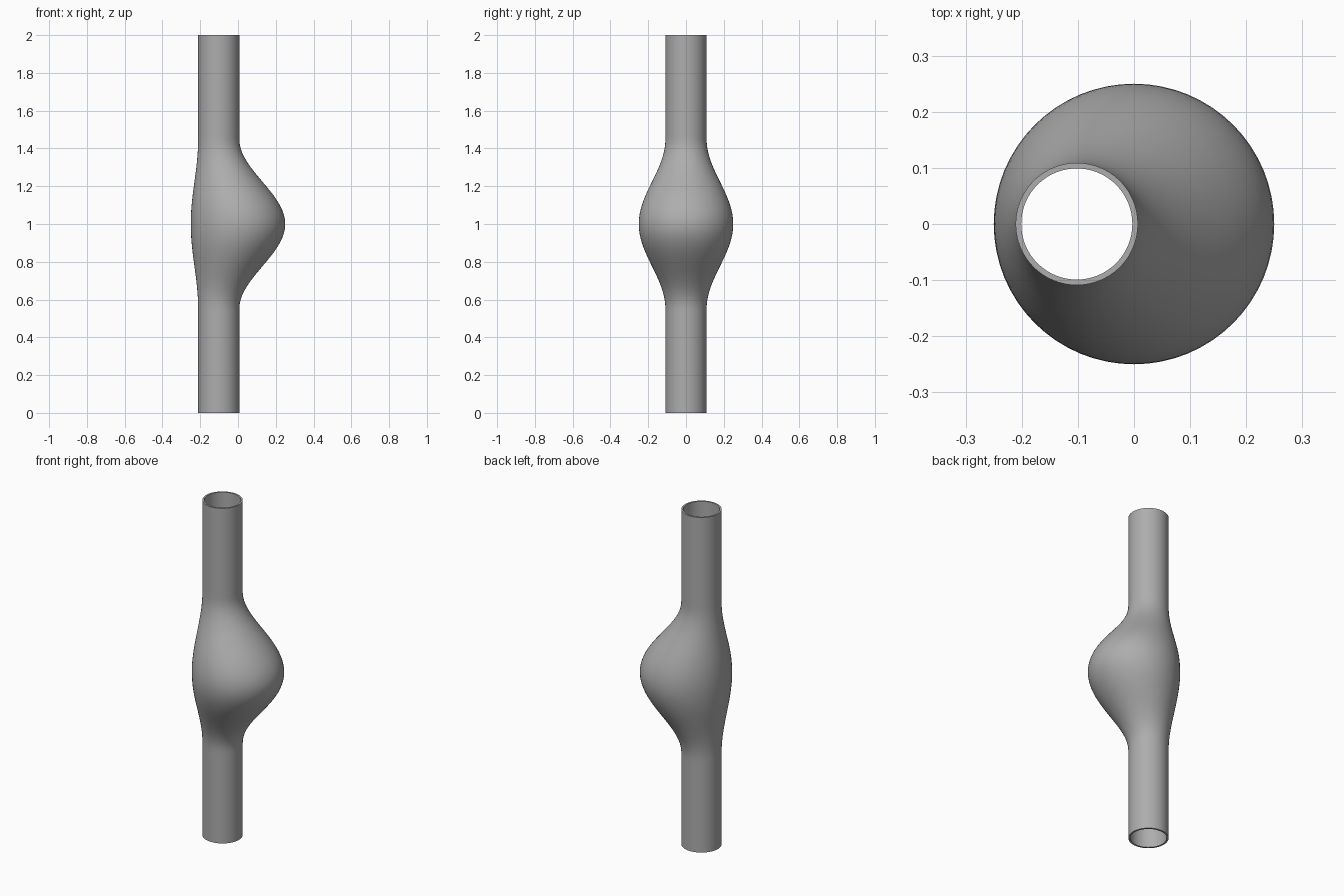
import bpy, bmesh, math

cube = bpy.data.objects.get("Cube")
if cube:
    bpy.data.objects.remove(cube)

SIDES, RINGS = 64, 80
HEIGHT, WALL = 2.0, 0.01
TUBE_R, BULGE_R = 0.109, 0.25
TUBE_X = -0.102
HALF_BULGE = 0.45

# Grey wall material
grey = bpy.data.materials.new("Grey")
grey.use_nodes = True
colour = (0.42, 0.42, 0.42, 1)
grey.diffuse_color = colour
grey.node_tree.nodes["Principled BSDF"].inputs["Base Color"].default_value = colour


def ring(bm, z, inset):
    """Circle that widens and slides sideways around mid height."""
    d = min(abs(z - HEIGHT / 2) / HALF_BULGE, 1)
    t = math.cos(d * math.pi / 2) ** 2
    r = TUBE_R + (BULGE_R - TUBE_R) * t - inset
    cx = TUBE_X * (1 - t)
    angles = [math.tau * i / SIDES for i in range(SIDES)]
    return [bm.verts.new((cx + r * math.cos(a), r * math.sin(a), z)) for a in angles]


# Outer wall goes up, inner wall comes back down, then the loop closes
bm = bmesh.new()
heights = [HEIGHT * i / RINGS for i in range(RINGS + 1)]
rings = [ring(bm, z, 0) for z in heights]
rings += [ring(bm, z, WALL) for z in reversed(heights)]
for a, b in zip(rings, rings[1:] + rings[:1]):
    for i in range(SIDES):
        j = (i + 1) % SIDES
        bm.faces.new((a[i], a[j], b[j], b[i]))
bmesh.ops.recalc_face_normals(bm, faces=bm.faces)

mesh = bpy.data.meshes.new("bulging_tube")
bm.to_mesh(mesh)
bm.free()
mesh.materials.append(grey)
tube = bpy.data.objects.new("bulging_tube", mesh)
bpy.context.collection.objects.link(tube)

# Smooth walls with crisp rims
bpy.ops.object.select_all(action='DESELECT')
tube.select_set(True)
bpy.context.view_layer.objects.active = tube
bpy.ops.object.shade_smooth_by_angle(angle=math.radians(40))
